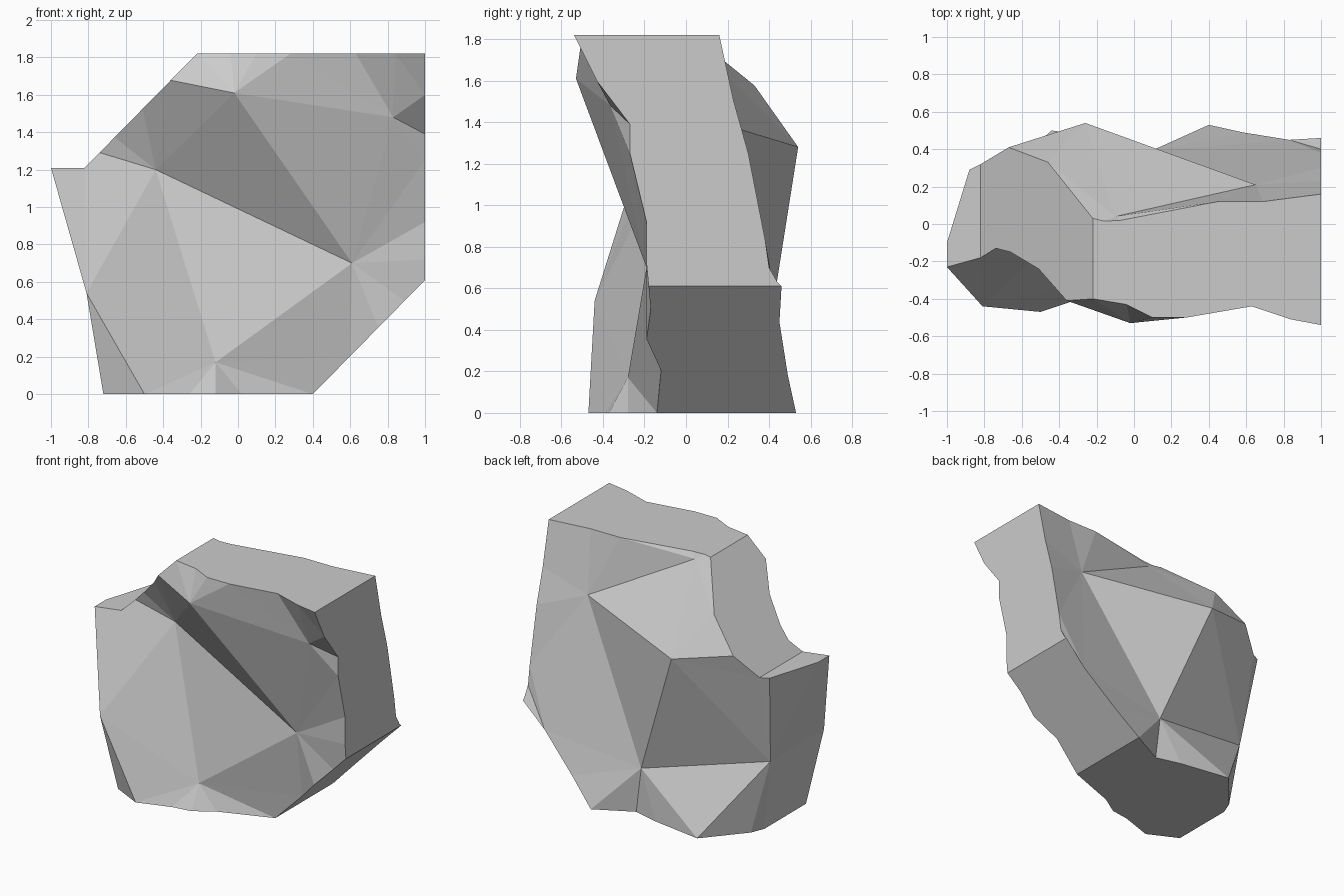
import bpy, bmesh
from mathutils import Vector
from mathutils.geometry import delaunay_2d_cdt

if "Cube" in bpy.data.objects:
    bpy.data.objects.remove(bpy.data.objects["Cube"])

# Front silhouette of the block as x, z corners
OUTLINE = [(-.72, 0), (.4, 0), (1, .61), (1, 1.82), (-.22, 1.82),
           (-.82, 1.21), (-1, 1.21), (-.81, .54)]

# Rim depth along each silhouette side: (x or, on the upright side, z; y)
FRONT_RIM = [
    [(-.72, -.36), (-.5, -.47), (-.26, -.39), (-.12, -.37), (.02, -.28)],
    [(.4, -.14), (.6, -.12), (.75, -.19), (.89, -.17)],
    [(.61, -.18), (.72, -.19), (.92, -.19), (1.25, -.27), (1.39, -.27), (1.6, -.43)],
    [(1, -.54), (.84, -.51), (.63, -.44), (.28, -.5), (.1, -.5), (-.04, -.43)],
    [(-.22, -.4), (-.36, -.41), (-.51, -.24), (-.66, -.15), (-.74, -.13)],
    [(-.82, -.18)], [(-1, -.23)], [(-.81, -.44)]]
BACK_RIM = [
    [(-.72, .12), (-.68, .22), (-.44, .5), (-.06, .44), (.13, .39)],
    [(.4, .53), (.58, .49), (.83, .45)],
    [(.61, .46), (.63, .44), (.7, .4), (.84, .38), (1.25, .3), (1.5, .23)],
    [(1, .16), (.69, .12), (.45, .12), (-.07, .02), (-.16, .015)],
    [(-.22, .03), (-.46, .33), (-.67, .41)],
    [(-.82, .32), (-.88, .29)], [(-1, -.1)], [(-.81, .18)]]

# Peaks and hollows inside each broken face
A, B, C = (-.44, -.1, 1.2), (-.02, -.53, 1.61), (.61, -.19, .7)
D, E = (-.12, -.28, .17), (.83, -.365, 1.48)
P, Q, R, S = (.65, .21, 1.38), (-.26, .54, 1.28), (.09, .39, .33), (-.1, .04, 1.78)
LEFT = (-.81, 0, .54)

# Creases that must stay as edges (rim ends are found by nearest x, z)
FRONT_CREASES = [(A, B), (A, C), (B, C), (A, D), (D, C), (B, E), (C, E), (LEFT, A),
                 (LEFT, D), (LEFT, (-.5, 0, 0)), (A, (-.74, 0, 1.29)),
                 (B, (-.36, 0, 1.67)), (E, (1, 0, 1.39)), (E, (1, 0, 1.6)),
                 (E, (.63, 0, 1.82)), (C, (1, 0, .92)), (D, (.4, 0, 0))]
BACK_CREASES = [(P, Q), (Q, R), (P, R), (R, LEFT), (Q, LEFT), (P, S),
                (Q, (-.67, 0, 1.36)), (S, (.45, 0, 1.82)), (R, (-.44, 0, 0)),
                (R, (.13, 0, 0))]

bm = bmesh.new()


def make_rim(rim):
    """Place rim depths on the silhouette; returns one vertex list per side."""
    sides = []
    for i, chain in enumerate(rim):
        a, b = Vector(OUTLINE[i]), Vector(OUTLINE[(i + 1) % len(OUTLINE)])
        axis = 1 if abs(a.x - b.x) < 1e-6 else 0
        side = []
        for s, y in chain:
            p = a.lerp(b, (s - a[axis]) / (b[axis] - a[axis]))
            side.append(bm.verts.new((p.x, y, p.y)))
        sides.append(side)
    return sides


def fill_face(sides, inner, creases):
    """Triangulate a broken face across its rim and inner points."""
    loop = [v for side in sides for v in side]
    verts = loop + [bm.verts.new(p) for p in inner]
    flat = [Vector((v.co.x, v.co.z)) for v in verts]

    def nearest(p):
        q = Vector((p[0], p[2]))
        return min(range(len(flat)), key=lambda i: (flat[i] - q).length)

    n = len(loop)
    edges = [(i, (i + 1) % n) for i in range(n)]
    edges += [(nearest(a), nearest(b)) for a, b in creases]
    _, _, tris, origin, _, _ = delaunay_2d_cdt(flat, edges, [], 1, 1e-5)
    for tri in tris:
        if all(origin[i] for i in tri):
            bm.faces.new([verts[origin[i][0]] for i in tri])


# Broken front and back faces
front = make_rim(FRONT_RIM)
back = make_rim(BACK_RIM)
fill_face(front, [A, B, C, D, E], FRONT_CREASES)
fill_face(back, [P, Q, R, S], BACK_CREASES)

# Flat cut sides joining the two rims
for i in range(len(OUTLINE)):
    j = (i + 1) % len(OUTLINE)
    bm.faces.new(front[i] + [front[j][0], back[j][0]] + back[i][::-1])

bmesh.ops.recalc_face_normals(bm, faces=bm.faces)
mesh = bpy.data.meshes.new("rock_block")
bm.to_mesh(mesh)
bm.free()
rock = bpy.data.objects.new("rock_block", mesh)
bpy.context.collection.objects.link(rock)
